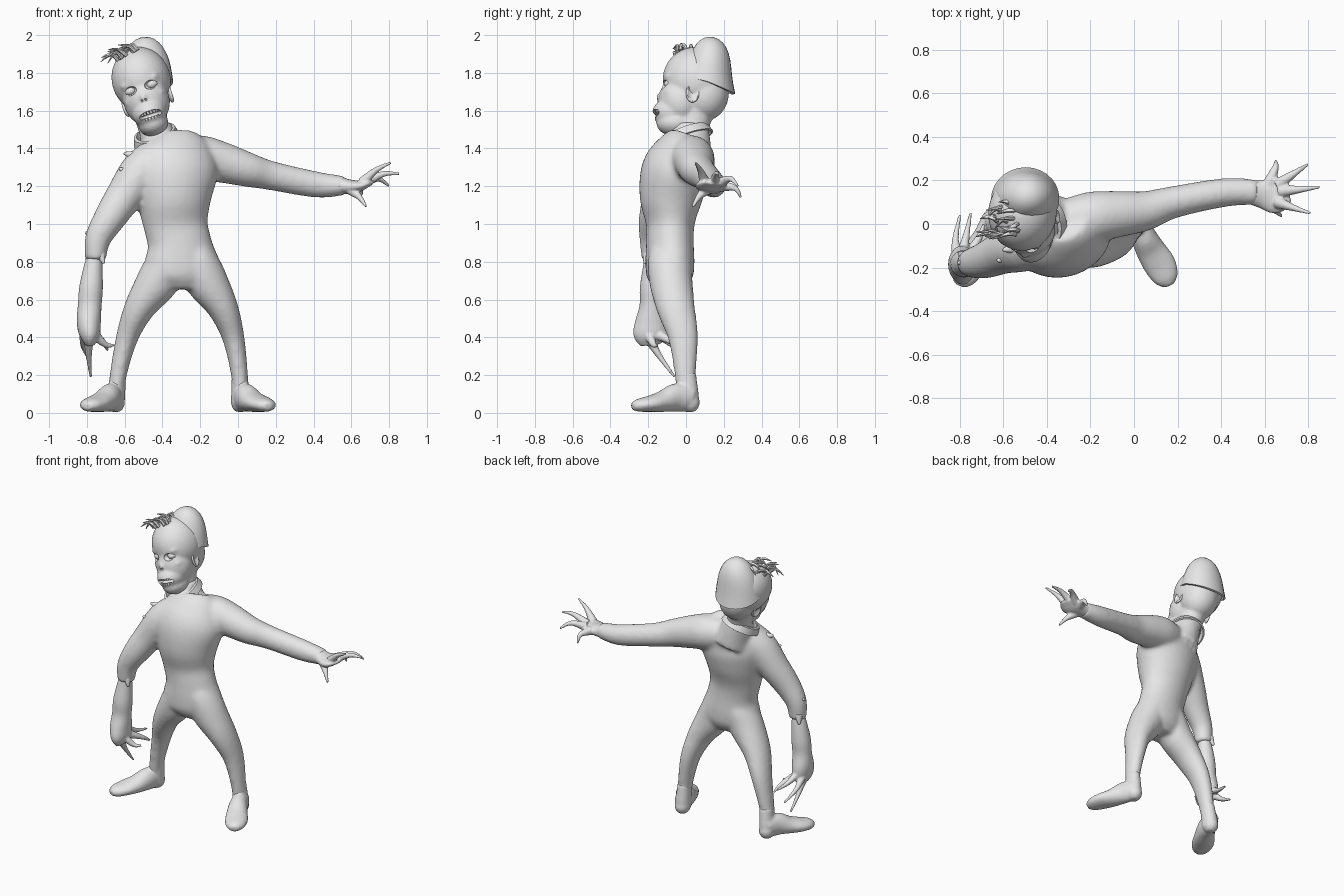
import bpy, bmesh, math, random
from mathutils import Vector, Matrix, Euler

random.seed(4)
cube = bpy.data.objects.get("Cube")
if cube:
    bpy.data.objects.remove(cube, do_unlink=True)

grey = bpy.data.materials.new("plain_grey")
grey.use_nodes = True
grey.diffuse_color = (0.8, 0.8, 0.8, 1)
for node in grey.node_tree.nodes:
    if node.type == 'BSDF_PRINCIPLED':
        node.inputs["Base Color"].default_value = (0.8, 0.8, 0.8, 1)

Y, Z = Vector((0, 1, 0)), Vector((0, 0, 1))


def loft(bm, pts, ref=Y, sides=20, steps=4):
    """Smooth tube through points (x, y, z, radius a, radius b)."""
    pts = [list(p) + [p[3]] * (5 - len(p)) for p in pts]
    path = []
    for i in range(len(pts) - 1):
        p0, p1, p2, p3 = pts[max(i - 1, 0)], pts[i], pts[i + 1], pts[min(i + 2, len(pts) - 1)]
        for s in range(steps):
            t = s / steps
            path.append([0.5 * (2 * b + (c - a) * t + (2 * a - 5 * b + 4 * c - d) * t * t
                                + (3 * b - a - 3 * c + d) * t ** 3)
                         for a, b, c, d in zip(p0, p1, p2, p3)])
    path.append(pts[-1])
    rings = []
    for i, p in enumerate(path):
        tan = Vector(path[min(i + 1, len(path) - 1)][:3]) - Vector(path[max(i - 1, 0)][:3])
        side = tan.cross(ref).normalized()
        up = tan.normalized().cross(side)
        rings.append([])
        for k in range(sides):
            a = math.tau * k / sides
            co = Vector(p[:3]) + side * (math.cos(a) * p[3]) + up * (math.sin(a) * p[4])
            rings[-1].append(bm.verts.new(co))
    for r, s in zip(rings, rings[1:]):
        for k in range(sides):
            j = (k + 1) % sides
            bm.faces.new((r[k], r[j], s[j], s[k]))
    bm.faces.new(rings[0][::-1])
    bm.faces.new(rings[-1])


def ball(bm, centre, radii, frame=Matrix()):
    m = frame @ Matrix.Translation(centre) @ Matrix.Diagonal((*radii, 1))
    return bmesh.ops.create_uvsphere(bm, u_segments=28, v_segments=18, radius=1, matrix=m)["verts"]


def finish(bm, name, voxel=0, smooth=0, thick=0, cutter=None, angle=50):
    """Turn the bmesh into a shaded object and apply its modifiers."""
    bmesh.ops.recalc_face_normals(bm, faces=bm.faces[:])
    me = bpy.data.meshes.new(name)
    bm.to_mesh(me)
    bm.free()
    ob = bpy.data.objects.new(name, me)
    bpy.context.scene.collection.objects.link(ob)
    me.materials.append(grey)
    if voxel:
        m = ob.modifiers.new("blend", 'REMESH')
        m.mode, m.voxel_size = 'VOXEL', voxel
    if smooth:
        m = ob.modifiers.new("soften", 'SMOOTH')
        m.factor, m.iterations = 0.5, smooth
    if thick:
        m = ob.modifiers.new("thickness", 'SOLIDIFY')
        m.thickness, m.offset = thick, 0
    if cutter:
        m = ob.modifiers.new("cut", 'BOOLEAN')
        m.operation, m.solver, m.object = 'DIFFERENCE', 'EXACT', cutter
    bpy.ops.object.select_all(action='DESELECT')
    ob.select_set(True)
    bpy.context.view_layer.objects.active = ob
    for m in list(ob.modifiers):
        bpy.ops.object.modifier_apply(modifier=m.name)
    bpy.ops.object.shade_smooth_by_angle(angle=math.radians(angle))
    return ob


def other_side(p):
    """Carry a left leg point over to the right leg."""
    return (-0.64 - p[0] + 0.07 * p[2], *p[1:])


# Overalls: torso, neck, legs and both sleeves blended into one skin
body = bmesh.new()
loft(body, [(-.29, -.085, .655, .12, .08), (-.29, -.085, .72, .2, .12), (-.3, -.085, .8, .2, .128),
            (-.31, -.085, .9, .17, .125), (-.33, -.083, 1.0, .172, .128), (-.34, -.08, 1.13, .2, .165),
            (-.34, -.06, 1.28, .235, .175), (-.34, -.02, 1.39, .2, .14), (-.35, .01, 1.455, .13, .1)],
     ref=Vector((-.14, .99, 0)), sides=32)
loft(body, [(-.38, .01, 1.34, .13), (-.42, .02, 1.45, .1, .11), (-.44, .025, 1.52, .085, .095)])
leg = [(-.25, -.085, .93, .06, .08), (-.215, -.085, .82, .1, .115), (-.168, -.08, .7, .113, .115),
       (-.082, -.055, .56, .083, .102), (-.025, -.015, .4, .059, .08), (.008, -.004, .2, .045, .056),
       (.012, .005, .08, .043, .054)]
loft(body, leg)
loft(body, [other_side(p) for p in leg])
loft(body, [(-.32, .01, 1.36, .1), (-.2, .03, 1.352, .118), (-.08, .045, 1.325, .108), (.05, .06, 1.288, .092),
            (.18, .1, 1.255, .077, .074), (.42, .145, 1.208, .069, .066), (.57, .145, 1.203, .05, .058)])
loft(body, [(-.42, -.06, 1.33, .13), (-.51, -.1, 1.27, .12), (-.6, -.13, 1.15, .1), (-.68, -.165, 1.03, .085),
            (-.742, -.178, .92, .069), (-.755, -.178, .81, .056)])
finish(body, "overalls", voxel=.013, smooth=8)

# Shoes: flat-soled foot with a rounded heel and an ankle
shoe = [(.02, .03, .07, .045, .065), (.025, 0, .08, .052, .074), (.045, -.06, .08, .06, .074),
        (.08, -.125, .06, .069, .056), (.12, -.19, .048, .074, .043), (.148, -.25, .04, .058, .034),
        (.162, -.283, .034, .025, .02)]
ankle = [(.013, .012, .05, .05, .058), (.012, .01, .1, .048, .057), (.009, 0, .21, .042, .052)]
for name, mirror in (("left_shoe", False), ("right_shoe", True)):
    bm = bmesh.new()
    for pts, ref in ((shoe, Z), (ankle, Y)):
        loft(bm, [other_side(p) for p in pts] if mirror else pts, ref=ref, sides=24)
    ball(bm, other_side((.013, .018, .055)) if mirror else (.013, .018, .055), (.05, .055, .055))
    for v in bm.verts:
        v.co.z = max(v.co.z, .005)
    finish(bm, name, voxel=.009, smooth=4, angle=60)

# Hands: palm blended with tapered fingers given as base, knuckle and tip
hands = {
    "left": ([(.54, .145, 1.203, .047, .056), (.59, .137, 1.198, .038, .066), (.64, .132, 1.2, .03, .084),
              (.68, .142, 1.212, .02, .076), (.71, .15, 1.22, .01, .05)],
             [((.66, .1, 1.22), (.73, .075, 1.285), (.81, .05, 1.325)),
              ((.67, .15, 1.22), (.77, .16, 1.265), (.855, .17, 1.265)),
              ((.66, .18, 1.215), (.74, .235, 1.24), (.8, .275, 1.2)),
              ((.62, .185, 1.2), (.65, .26, 1.19), (.65, .29, 1.14)),
              ((.6, .105, 1.18), (.645, .065, 1.14), (.68, .035, 1.09))]),
    "right": ([(-.757, -.178, .84, .04), (-.768, -.178, .76, .052), (-.778, -.182, .66, .063),
               (-.785, -.183, .57, .063), (-.79, -.185, .48, .064, .085), (-.785, -.19, .41, .054, .088),
               (-.785, -.185, .36, .024, .055)],
              [((-.79, -.2, .4), (-.79, -.14, .3), (-.78, -.06, .19)),
               ((-.81, -.16, .43), (-.82, -.07, .36), (-.8, .04, .3)),
               ((-.79, -.15, .45), (-.77, -.05, .4), (-.75, .05, .38)),
               ((-.77, -.16, .42), (-.71, -.06, .37), (-.69, 0, .33)),
               ((-.765, -.2, .42), (-.7, -.17, .36), (-.655, -.15, .36))])}
for side, (palm, fingers) in hands.items():
    bm = bmesh.new()
    loft(bm, palm)
    for f in fingers:
        along = Vector(f[2]) - Vector(f[0])
        ref = Vector((1, 0, 0)) if abs(along.y) > abs(along.x) else Y
        loft(bm, [(*p, r) for p, r in zip(f, (.03, .016, .007))], ref=ref, sides=12)
    finish(bm, side + "_hand", voxel=.006, smooth=4)

# Torn sleeve scraps on the right arm
bm = bmesh.new()
for root, tip in (((-.54, -.11, 1.36), (-.605, -.12, 1.375)), ((-.57, -.15, 1.27), (-.63, -.17, 1.295)),
                  ((-.76, -.178, .94), (-.81, -.178, .955)), ((-.73, -.2, .85), (-.71, -.22, .79)),
                  ((-.78, -.15, .85), (-.8, -.13, .79))):
    a, b = Vector(root), Vector(tip)
    loft(bm, [(*a, .03), (*a.lerp(b, .6), .017), (*b, .008)], ref=Y, sides=10)
finish(bm, "torn_cloth", voxel=.006, smooth=3)

# Collar: folded band, open and pointed at the front
bm = bmesh.new()
frame = Matrix.Translation((-.435, .0, 1.46)) @ Euler((math.radians(20), math.radians(-18), 0)).to_matrix().to_4x4()
rows = []
count = 32
for k in range(count + 1):
    a = math.radians(-58) + math.radians(336) * k / count
    dip = max(0, 1 - min(k, count - k) / 5)
    row = [(.105, -.02), (.112, .025), (.122, .022), (.135 + .015 * dip, -.02 - .04 * dip)]
    rows.append([bm.verts.new(frame @ Vector((r * math.cos(a) * .9, r * math.sin(a) * 1.05, h))) for r, h in row])
for r, s in zip(rows, rows[1:]):
    for i in range(3):
        bm.faces.new((r[i], s[i], s[i + 1], r[i + 1]))
finish(bm, "collar", thick=.01)

# Head frame: leaning towards the right shoulder
H = Matrix.Translation((-.51, .03, 1.75)) @ Euler((0, math.radians(-18), math.radians(-6))).to_matrix().to_4x4()

# Cutter for the eye sockets, nostrils and open mouth
bm = bmesh.new()
for s in (-1, 1):
    ball(bm, (s * .06, -.15, -.03), (.037, .03, .025), H)
    ball(bm, (s * .011, -.185, -.1), (.007, .015, .009), H)
ball(bm, (.012, -.195, -.185), (.066, .07, .023), H)
cutter = finish(bm, "face_cutter")
cutter.hide_render = True

# Skull, face, jaw and nape
bm = bmesh.new()
for centre, radii in (((0, .02, .015), (.156, .175, .175)), ((0, .07, -.06), (.125, .13, .15)),
                      ((0, -.05, -.1), (.122, .122, .14)), ((0, -.09, -.17), (.092, .115, .08)),
                      ((0, -.08, -.23), (.08, .1, .066)), ((0, -.16, -.085), (.02, .026, .028))):
    ball(bm, centre, radii, H)
for s in (-1, 1):
    ball(bm, (s * .06, -.098, .005), (.05, .042, .028), H)
    ball(bm, (s * .07, -.085, -.085), (.045, .055, .035), H)
loft(bm, [(-.435, .03, 1.46, .08, .09), (-.455, .035, 1.54, .083, .095), (-.48, .05, 1.65, .1, .12)])
finish(bm, "head", voxel=.009, smooth=7, cutter=cutter, angle=40)
bpy.data.objects.remove(cutter, do_unlink=True)

# Eyes and ears
for s, side in ((1, "left"), (-1, "right")):
    bm = bmesh.new()
    ball(bm, (s * .06, -.114, -.03), (.03, .026, .023), H)
    finish(bm, side + "_eye")
    bm = bmesh.new()
    tilt = H @ Matrix.Translation((s * .123, .02, -.1)) @ Matrix.Rotation(s * .25, 4, 'Z')
    for v in ball(bm, (0, 0, 0), (.016, .036, .052), tilt):
        local = tilt.inverted() @ v.co
        if s * local.x > 0:  # hollow the outer face
            local.x -= s * .022 * max(0, 1 - (local.y / .03) ** 2 - (local.z / .045) ** 2)
            v.co = tilt @ local
    finish(bm, side + "_ear")

# Teeth
bm = bmesh.new()
for height, size in ((-.17, .018), (-.202, .016)):
    for k in range(-3, 4):
        a = k * .24
        m = H @ Matrix.Translation((.066 * math.sin(a), -.115 - .066 * math.cos(a), height))
        m = m @ Matrix.Rotation(a, 4, 'Z') @ Matrix.Diagonal((.012, .012, size, 1))
        bmesh.ops.create_cube(bm, size=1, matrix=m)
finish(bm, "teeth", angle=30)

# Lifted skull cap: broad open shell, peaked in profile, with a drooping flared rim
bm = bmesh.new()
ball(bm, (0, 0, 0), (1, 1, 1))
bmesh.ops.delete(bm, geom=[v for v in bm.verts if v.co.z < -.01], context='VERTS')
cap = Matrix.Translation((-.5, .115, 1.745)) @ Euler((math.radians(-15), math.radians(-3), 0)).to_matrix().to_4x4()
for v in bm.verts:
    x, y, z = v.co
    flare = .05 * max(0, 1 - z / .25)
    taper = 1 - .5 * z * (1 - z) + flare
    droop = .02 * max(0, y) * (1 - z)
    v.co = cap @ Vector((x * .143 * (1 + flare) + .02 * z, y * .142 * taper - .03 * z, z * .236 - droop))
finish(bm, "skull_cap", thick=.014)

# Hair tuft swept to the right
bm = bmesh.new()
for k in range(18):
    x, y = random.uniform(-.64, -.53), random.uniform(-.06, .09)
    reach, lift = random.uniform(.06, .1), random.uniform(-.04, .045)
    z = 1.905 + (x + .56) * .5
    loft(bm, [(x, y, z, .011), (x - reach * .45, y + random.uniform(-.02, .02), z + .03, .009),
              (x - reach, y + random.uniform(-.03, .03), z + lift, .002)], sides=7)
finish(bm, "hair")
